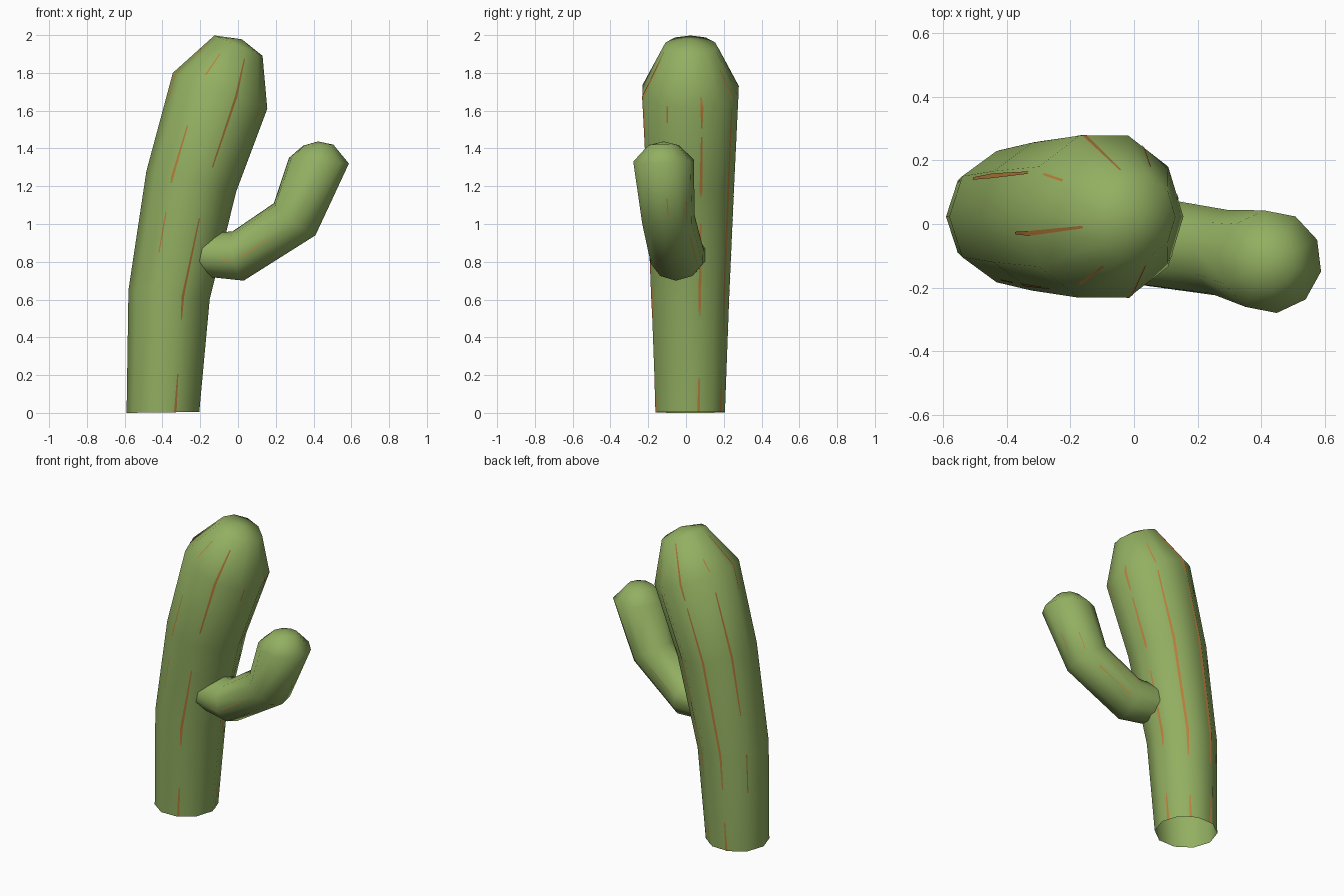
import bpy, bmesh, math
from mathutils import Vector

if "Cube" in bpy.data.objects:
    bpy.data.objects.remove(bpy.data.objects["Cube"])

SIDES = 10


def material(name, rgb):
    m = bpy.data.materials.new(name)
    m.diffuse_color = (*rgb, 1)
    m.use_nodes = True
    m.node_tree.nodes["Principled BSDF"].inputs["Base Color"].default_value = m.diffuse_color
    return m


green = material("cactus green", (0.29, 0.43, 0.12))
rust = material("rust orange", (0.50, 0.215, 0.045))


def finish(name, bm, mat, recalc=True):
    if recalc:
        bmesh.ops.recalc_face_normals(bm, faces=bm.faces)
    me = bpy.data.meshes.new(name)
    bm.to_mesh(me)
    bm.free()
    me.materials.append(mat)
    for p in me.polygons:
        p.use_smooth = True
    ob = bpy.data.objects.new(name, me)
    bpy.context.collection.objects.link(ob)
    return ob


def ring_frames(profile, origin, heading):
    """Each entry: both silhouette points of a ring, sideways shift and widening."""
    frames = []
    slope = math.tan(heading)
    side = Vector((-math.sin(heading), math.cos(heading), 0))
    for xl, zl, xr, zr, shift, widen in profile:
        a = Vector((xl, origin + slope * xl + shift, zl))
        b = Vector((xr, origin + slope * xr + shift, zr))
        u = (b - a) / 2
        frames.append(((a + b) / 2, u, side * u.length * widen))
    return frames


def ring_point(frame, t, lift=0.0):
    """Point on the ten-sided outline; t counts sides."""
    c, u, v = frame

    def corner(k):
        a = 2 * math.pi * k / SIDES
        return u * math.cos(a) + v * math.sin(a)
    k = math.floor(t)
    p = corner(k).lerp(corner(k + 1), t - k)
    return c + p + p.normalized() * lift


def limb(name, frames, tip):
    bm = bmesh.new()
    rings = [[bm.verts.new(ring_point(f, k)) for k in range(SIDES)] for f in frames]
    for lo, hi in zip(rings, rings[1:]):
        for k in range(SIDES):
            n = (k + 1) % SIDES
            bm.faces.new((lo[k], lo[n], hi[n], hi[k]))
    top = bm.verts.new(tip)
    for k in range(SIDES):
        bm.faces.new((rings[-1][k], rings[-1][(k + 1) % SIDES], top))
    return finish(name, bm, green)


def frame_at(frames, s):
    i = min(int(s), len(frames) - 2)
    return [p.lerp(q, s - i) for p, q in zip(frames[i], frames[i + 1])]


def stripes(name, frames, width, dashes):
    """Thin dashes: angle -> list of (start, end) counted in rings."""
    bm = bmesh.new()
    for angle, spans in dashes.items():
        for s0, s1 in spans:
            stops = [s0] + [k for k in range(len(frames)) if s0 < k < s1] + [s1]
            prev = None
            for s in stops:
                f = frame_at(frames, s)
                w = width * (0.5 if s in (s0, s1) and s > 0 else 1)   # tapered ends
                half = w / 2 / (f[1].length * 0.618)
                pair = [bm.verts.new(ring_point(f, angle / 36 + d * half, 0.002))
                        for d in (-1, 1)]
                if prev:
                    bm.faces.new((prev[0], prev[1], pair[1], pair[0]))
                prev = pair
    return finish(name, bm, rust, recalc=False)


# Leaning trunk, open underneath
trunk = ring_frames([
    (-0.59, 0.0, -0.205, 0.005, 0, 1),
    (-0.58, 0.65, -0.15, 0.60, 0, 1),
    (-0.485, 1.28, -0.01, 1.17, 0, 1),
    (-0.345, 1.80, 0.155, 1.61, 0, 1),
    (-0.125, 1.998, 0.13, 1.89, 0, 1)], 0.023, 0.0)
limb("trunk", trunk, (0.02, 0.023, 1.978))
stripes("trunk_stripes", trunk, 0.016, {
    14: [(0, 0.3), (0.85, 1.7), (1.95, 2.65), (2.75, 3.2)],
    59: [(0, 0.25), (0.7, 2.9), (3.0, 3.6)],
    104: [(0, 0.3), (0.65, 2.7), (2.8, 3.9)],
    148: [(0.6, 1.0), (1.4, 2.8), (3.1, 3.4)],
    192: [(2.7, 3.8)],
    244: [(1.35, 1.7), (1.95, 2.55), (3.2, 3.7)],
    290: [(0, 0.33), (0.8, 1.7), (2.2, 3.8)],
    332: [(2.8, 3.0)]})

# Bent arm, starting inside the trunk
arm = ring_frames([
    (-0.25, 0.95, -0.25, 0.73, -0.03, 1.2),
    (-0.03, 0.96, 0.03, 0.70, -0.012, 1.1),
    (0.19, 1.11, 0.41, 0.94, 0, 1),
    (0.27, 1.35, 0.587, 1.32, 0, 1),
    (0.345, 1.415, 0.505, 1.42, 0, 1)], -0.035, math.radians(-11))
limb("arm", arm, (0.424, -0.117, 1.437))
stripes("arm_stripes", arm, 0.009, {
    12: [(2.25, 2.5)],
    57: [(1.1, 1.75), (2.1, 2.4)],
    102: [(1.1, 1.7)],
    282: [(0.75, 1.0), (1.1, 1.6)],
    327: [(1.0, 1.5)]})
